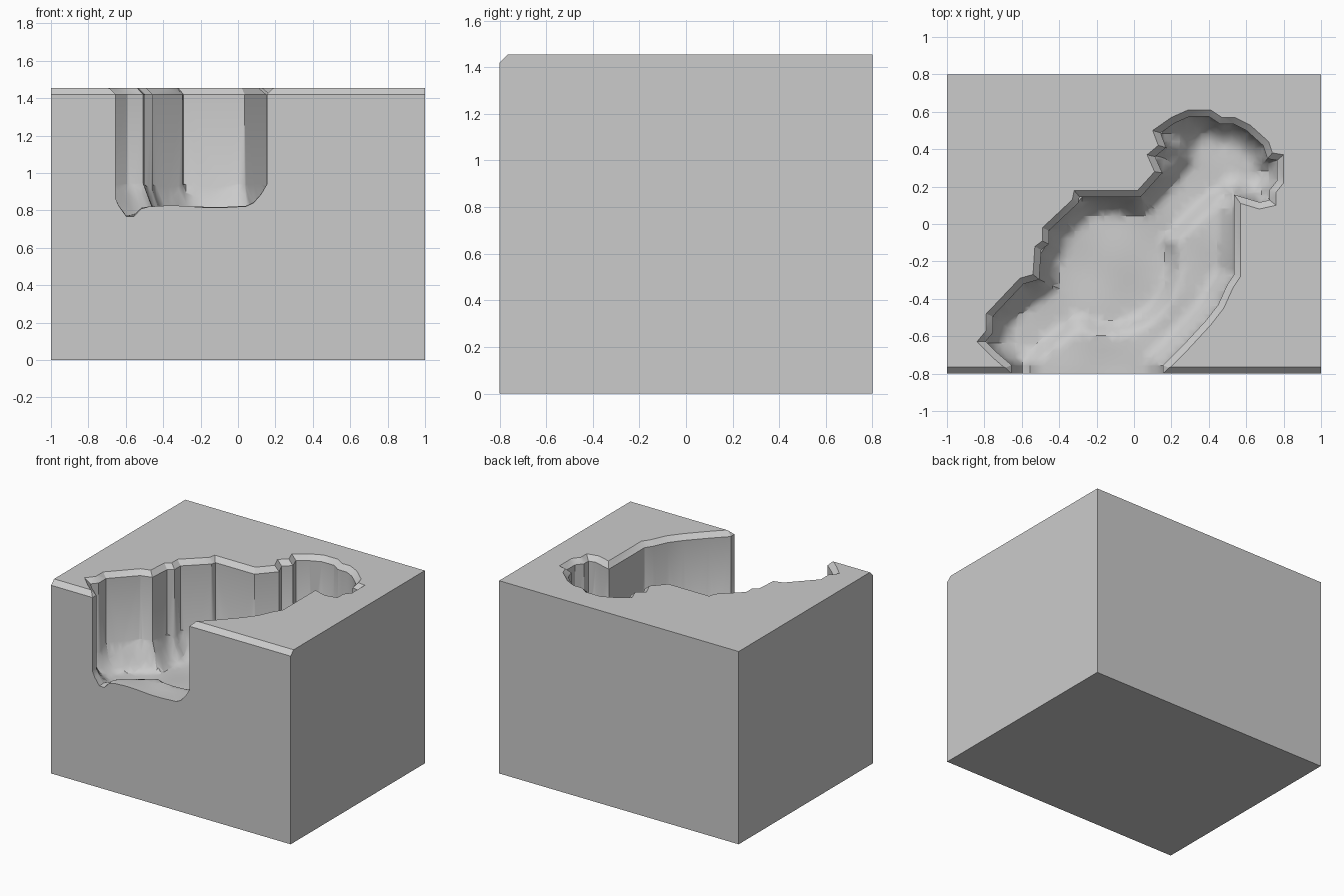
import bpy, bmesh, math
from mathutils import Vector

cube = bpy.data.objects.get("Cube")
if cube:
    bpy.data.objects.remove(cube, do_unlink=True)

TOP, RIM = 1.455, 0.035

mat = bpy.data.materials.new("plain grey")
mat.use_nodes = True
grey = (0.6, 0.6, 0.6, 1)
mat.diffuse_color = grey
mat.node_tree.nodes["Principled BSDF"].inputs["Base Color"].default_value = grey


def make_object(name, bm):
    bmesh.ops.recalc_face_normals(bm, faces=bm.faces[:])
    mesh = bpy.data.meshes.new(name)
    bm.to_mesh(mesh)
    bm.free()
    mesh.materials.append(mat)
    obj = bpy.data.objects.new(name, mesh)
    bpy.context.collection.objects.link(obj)
    return obj


# Block: side profile with a chamfered front top edge, extruded along x
bm = bmesh.new()
profile = [(-0.8, 0), (0.8, 0), (0.8, TOP), (-0.765, TOP), (-0.8, TOP - 0.035)]
side = bm.faces.new([bm.verts.new((-1, y, z)) for y, z in profile])
ext = bmesh.ops.extrude_face_region(bm, geom=[side])
bmesh.ops.translate(bm, vec=(2, 0, 0),
                    verts=[g for g in ext["geom"] if isinstance(g, bmesh.types.BMVert)])
block = make_object("carved_block", bm)

# Stepped outline of the basin rim, clockwise from the front opening
outline = [Vector(p) for p in [
    (-0.69, -0.95), (-0.69, -0.77), (-0.76, -0.71), (-0.84, -0.63), (-0.79, -0.57),
    (-0.79, -0.48), (-0.61, -0.29), (-0.54, -0.27), (-0.53, -0.12), (-0.49, -0.09),
    (-0.49, -0.02), (-0.33, 0.13), (-0.32, 0.18), (0.02, 0.18), (0.11, 0.28),
    (0.07, 0.37), (0.13, 0.42), (0.10, 0.50), (0.20, 0.57), (0.29, 0.61),
    (0.41, 0.61), (0.47, 0.57), (0.54, 0.57), (0.62, 0.53), (0.72, 0.44),
    (0.74, 0.38), (0.80, 0.37), (0.80, 0.22), (0.76, 0.17), (0.76, 0.10),
    (0.67, 0.08), (0.57, 0.11), (0.57, -0.28), (0.53, -0.34), (0.48, -0.45),
    (0.41, -0.54), (0.29, -0.67), (0.19, -0.77), (0.19, -0.95)]]


def inset(points, amount):
    """Move each corner inwards along its mitre."""
    result = []
    for i, p in enumerate(points):
        a = (p - points[i - 1]).normalized()
        b = (points[(i + 1) % len(points)] - p).normalized()
        na, nb = Vector((a.y, -a.x)), Vector((b.y, -b.x))
        result.append(p + (na + nb) * amount / max(0.5, 1 + na.dot(nb)))
    return result


wall = inset(outline, RIM)


def segment_distance(p, a, b):
    t = max(0, min(1, (p - a).dot(b - a) / (b - a).length_squared))
    return (p - a - (b - a) * t).length


# Hollows in the floor: start, end, radius
disc, lobe, foot = Vector((-0.13, -0.22)), Vector((0.48, 0.36)), Vector((-0.64, -0.62))
hollows = [(disc, disc + Vector((0.001, 0)), 0.36), (disc, lobe, 0.14),
           (lobe, lobe + Vector((0.08, -0.05)), 0.22), (disc, foot, 0.15),
           (foot, Vector((-0.61, -0.85)), 0.09)]


def floor_height(x, y):
    p = Vector((x, y))
    d = min(segment_distance(p, a, b) - r for a, b, r in hollows)
    t = max(0, min(1, (0.03 - d) / 0.1))
    edge = min(segment_distance(p, a, b) for a, b in zip(wall, wall[1:]))
    fillet = 0.12 * max(0, 1 - edge / 0.12) ** 2
    ripple = 0.006 * math.sin(13 * x + 4 * y) * math.sin(11 * y - 3 * x)
    return 0.82 - 0.08 * t * t * (3 - 2 * t) + fillet + ripple


# Basin cutter: flared rim, upright walls and a gently shaped floor
bm = bmesh.new()
rings = [[bm.verts.new((p.x, p.y, z)) for p in inset(outline, d)]
         for d, z in ((-0.02, TOP + 0.02), (RIM, TOP - RIM), (RIM, 0.8))]
n = len(outline)
for upper, lower in zip(rings, rings[1:]):
    for i in range(n):
        j = (i + 1) % n
        bm.faces.new((upper[i], upper[j], lower[j], lower[i]))
bm.faces.new(rings[0])
base = bm.faces.new(rings[2])
bmesh.ops.triangulate(bm, faces=[base])


def is_floor(f):
    return all(abs(v.co.z - 0.8) < 1e-5 for v in f.verts)


for axis in (0, 1):
    for k in range(-24, 25):
        co, no = [0, 0, 0], [0, 0, 0]
        co[axis], no[axis] = k * 0.04 + 0.003, 1
        faces = [f for f in bm.faces if is_floor(f)]
        geom = faces + list({e for f in faces for e in f.edges}) + \
            list({v for f in faces for v in f.verts})
        bmesh.ops.bisect_plane(bm, geom=geom, plane_co=co, plane_no=no, dist=1e-5)
floor = [f for f in bm.faces if is_floor(f)]
for v in {v for f in floor for v in f.verts}:
    v.co.z = floor_height(v.co.x, v.co.y)
bmesh.ops.triangulate(bm, faces=bm.faces[:])
cutter = make_object("basin_cutter", bm)
cutter.hide_render = True

# Carve the basin out of the block
mod = block.modifiers.new("basin", "BOOLEAN")
mod.operation = "DIFFERENCE"
mod.solver = "EXACT"
mod.object = cutter
bpy.ops.object.select_all(action="DESELECT")
block.select_set(True)
bpy.context.view_layer.objects.active = block
bpy.ops.object.modifier_apply(modifier=mod.name)
bpy.data.objects.remove(cutter, do_unlink=True)
bpy.ops.object.shade_smooth_by_angle(angle=math.radians(30))
